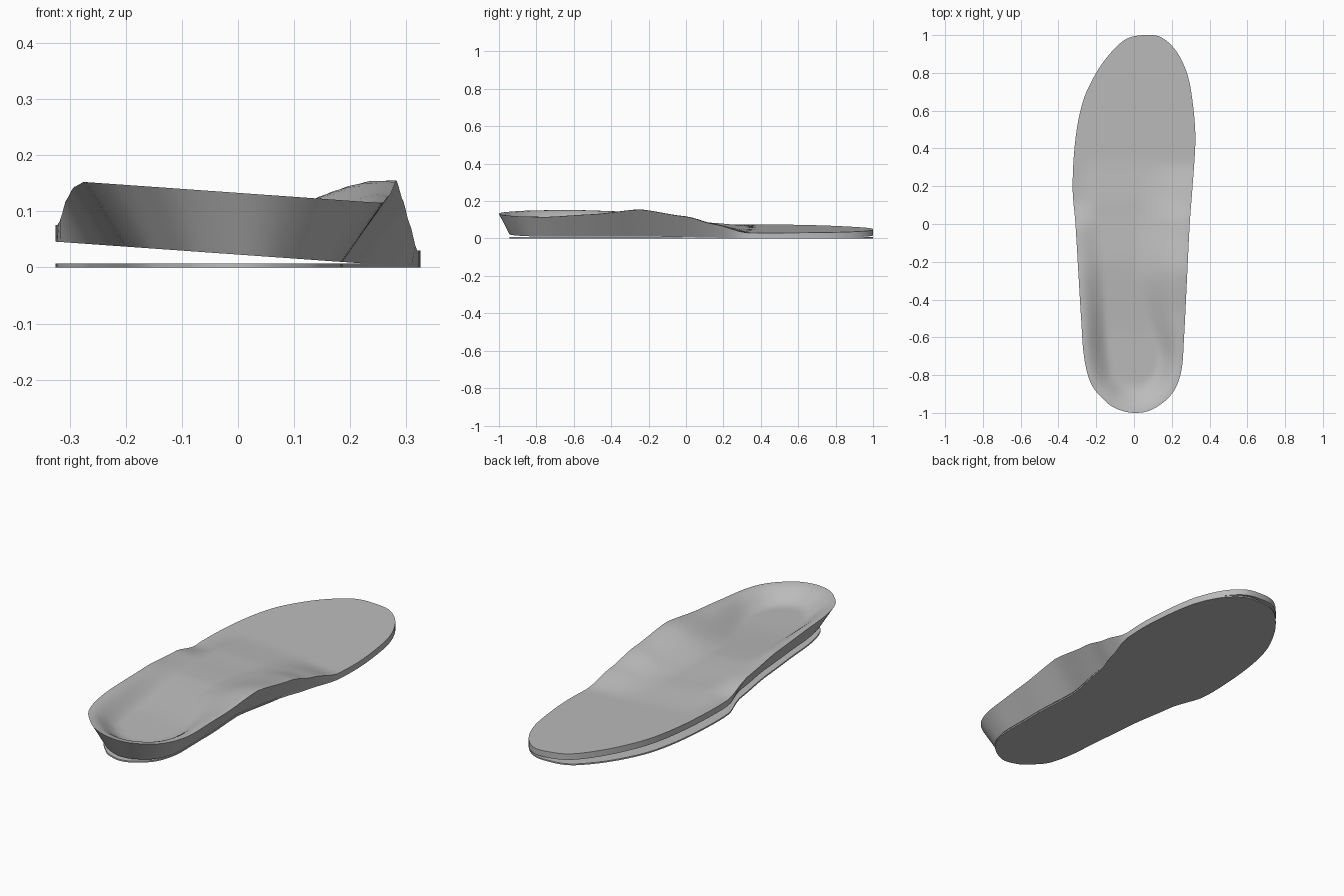
import bpy
import bmesh
from mathutils import Vector
from mathutils.geometry import intersect_point_line

cube = bpy.data.objects.get("Cube")
if cube:
    bpy.data.objects.remove(cube, do_unlink=True)

THIN = 0.03      # forefoot thickness
PLATE = 0.007    # thickness of the flat plate
RINGS = 30       # rings across the footbed

# Outline of the rim, counterclockwise from the heel
OUTLINE = [(0, -1), (.1, -.98), (.2, -.9), (.25, -.78), (.265, -.6), (.28, -.3),
           (.295, 0), (.31, .2), (.325, .45), (.31, .65), (.28, .8), (.22, .92),
           (.14, .99), (.05, 1), (-.04, .98), (-.12, .91), (-.2, .8), (-.27, .65),
           (-.31, .45), (-.325, .2), (-.31, 0), (-.295, -.25), (-.28, -.5),
           (-.265, -.7), (-.23, -.84), (-.17, -.92), (-.1, -.975)]

# Heights above the tilted underside, keyed along the length
INNER_RIM = [(-.75, .11), (-.5, .125), (-.25, .152), (0, .115), (.15, .075), (.32, THIN)]
OUTER_RIM = [(-.6, .11), (-.3, .1), (-.05, .075), (.12, THIN)]
FLOOR = [(-.6, .045), (-.2, .065), (.1, .05), (.35, THIN)]
BLEND = [(-.7, .13), (-.3, .28), (.2, .28)]


def smooth(t):
    t = min(max(t, 0), 1)
    return t * t * (3 - 2 * t)


def keyed(keys, y):
    """Interpolate between keys, easing halfway toward a smooth step."""
    if y <= keys[0][0]:
        return keys[0][1]
    for (a, p), (b, q) in zip(keys, keys[1:]):
        if y <= b:
            t = (y - a) / (b - a)
            return p + (q - p) * (t + smooth(t)) / 2
    return keys[-1][1]


def closed_spline(points, steps=6):
    """Catmull-Rom loop through the points."""
    pts = [Vector((x, y, 0)) for x, y in points]
    n = len(pts)
    loop = []
    for i in range(n):
        a, b, c, d = (pts[(i + k) % n] for k in (-1, 0, 1, 2))
        for j in range(steps):
            t = j / steps
            loop.append((2 * b + (c - a) * t + (2 * a - 5 * b + 4 * c - d) * t ** 2
                         + (3 * b - a - 3 * c + d) * t ** 3) / 2)
    return loop


def underside(x):
    return .023 * (1 - x / .325)


def rim_height(p):
    return keyed(INNER_RIM if p.x > 0 else OUTER_RIM, p.y)


def lower_outline(loop):
    """Pull the outline inward where the wall is tall."""
    result = []
    for i, p in enumerate(loop):
        along = (loop[(i + 1) % len(loop)] - loop[i - 1]).normalized()
        normal = Vector((along.y, -along.x, 0))
        inset = (rim_height(p) - THIN) * (.7 + .2 * abs(normal.x))
        result.append(p - normal * inset)
    return result


def nearest_on(loop, p):
    """Distance to the outline and the closest point on it."""
    best = (9, None)
    for i, a in enumerate(loop):
        b = loop[i - 1]
        q, t = intersect_point_line(p, a, b)
        q = a.lerp(b, min(max(t, 0), 1))
        best = min(best, ((p - q).length, q), key=lambda item: item[0])
    return best


def bed_height(p):
    """Cupped heel and raised arch blending into the floor."""
    distance, edge = nearest_on(rim, p)
    width = keyed(BLEND, edge.y) if edge.x > 0 else .13
    weight = 1 - smooth((distance - .01) / width)
    floor = keyed(FLOOR, p.y)
    return floor + (rim_height(edge) - floor) * weight


def bridge(bm, low, high):
    n = len(low)
    for i in range(n):
        j = (i + 1) % n
        bm.faces.new((low[i], low[j], high[j], high[i]))


def finish(name, bm, material):
    bmesh.ops.recalc_face_normals(bm, faces=bm.faces)
    mesh = bpy.data.meshes.new(name)
    bm.to_mesh(mesh)
    bm.free()
    mesh.materials.append(material)
    obj = bpy.data.objects.new(name, mesh)
    bpy.context.collection.objects.link(obj)
    bpy.ops.object.select_all(action='DESELECT')
    obj.select_set(True)
    bpy.context.view_layer.objects.active = obj
    bpy.ops.object.shade_smooth_by_angle(angle=.6)
    return obj


grey = bpy.data.materials.new("plain_grey")
grey.use_nodes = True
shade = (.5, .5, .5, 1)
grey.diffuse_color = shade
grey.node_tree.nodes["Principled BSDF"].inputs["Base Color"].default_value = shade

rim = closed_spline(OUTLINE)
sole = lower_outline(rim)

# Insole: tilted underside, flared wall, sculpted footbed
bm = bmesh.new()
bottom = [bm.verts.new((p.x, p.y, underside(p.x))) for p in sole]
bm.faces.new(bottom[::-1])
previous = bottom
for k in range(RINGS):
    scale = 1 - k / RINGS
    ring = []
    for p in rim:
        q = p * scale
        height = rim_height(p) if k == 0 else bed_height(q)
        ring.append(bm.verts.new((q.x, q.y, underside(q.x) + height)))
    bridge(bm, previous, ring)
    previous = ring
centre = bm.verts.new((0, 0, underside(0) + bed_height(Vector((0, 0, 0)))))
for i, v in enumerate(previous):
    bm.faces.new((v, previous[(i + 1) % len(previous)], centre))
finish("insole", bm, grey)

# Flat ground plate with the same lower outline
bm = bmesh.new()
low = [bm.verts.new(p) for p in sole]
high = [bm.verts.new((p.x, p.y, PLATE)) for p in sole]
bm.faces.new(low[::-1])
bm.faces.new(high)
bridge(bm, low, high)
finish("base_plate", bm, grey)
